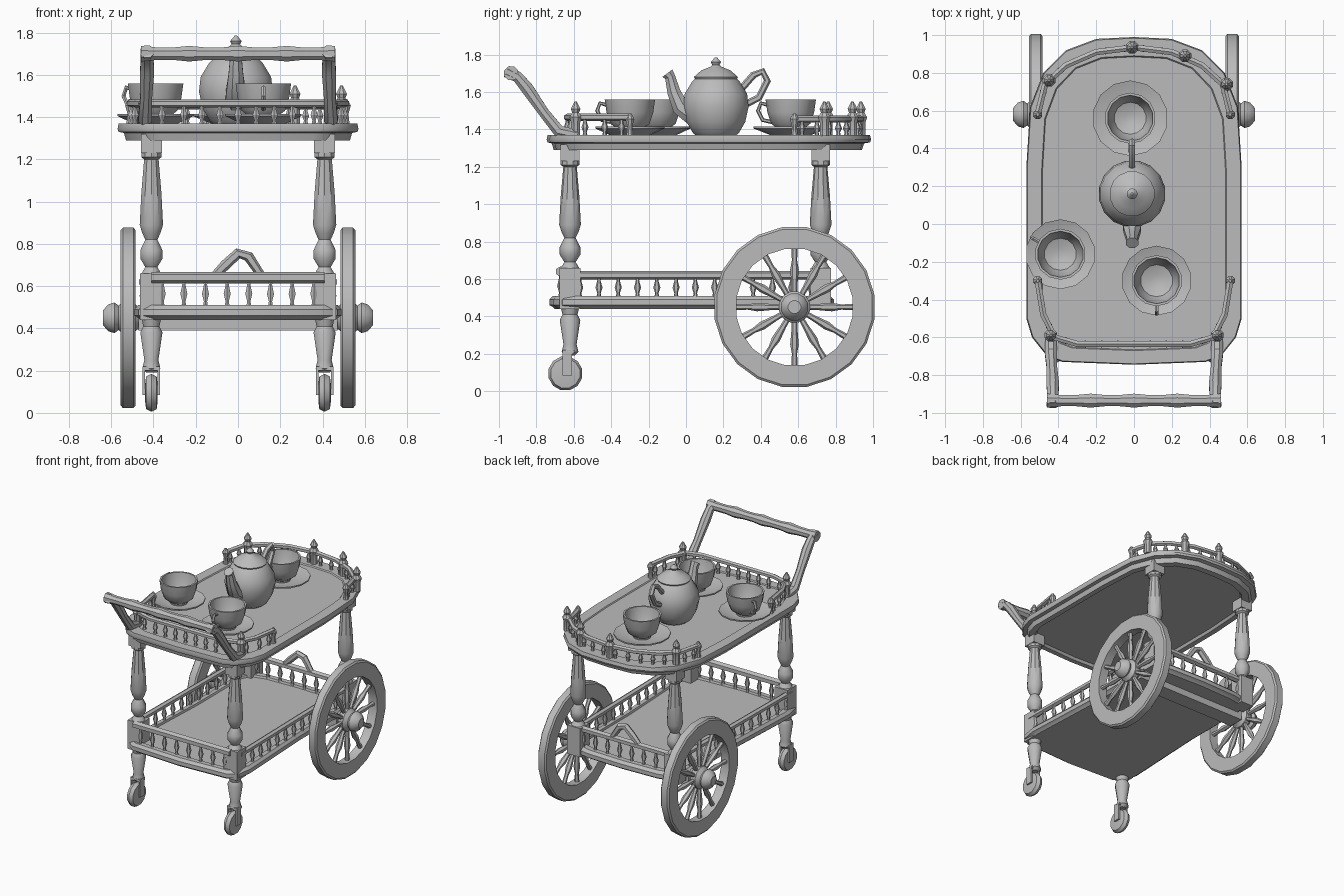
import bpy, bmesh, math
from mathutils import Vector, Matrix

cube = bpy.data.objects.get("Cube")
if cube:
    bpy.data.objects.remove(cube, do_unlink=True)

grey = bpy.data.materials.new("plain grey")
grey.use_nodes = True
colour = (0.5, 0.5, 0.5, 1)
grey.diffuse_color = colour
grey.node_tree.nodes["Principled BSDF"].inputs["Base Color"].default_value = colour


def finish(bm, name, angle=35):
    bmesh.ops.recalc_face_normals(bm, faces=bm.faces[:])
    mesh = bpy.data.meshes.new(name)
    bm.to_mesh(mesh)
    bm.free()
    mesh.materials.append(grey)
    obj = bpy.data.objects.new(name, mesh)
    bpy.context.collection.objects.link(obj)
    bpy.ops.object.select_all(action='DESELECT')
    obj.select_set(True)
    bpy.context.view_layer.objects.active = obj
    bpy.ops.object.shade_smooth_by_angle(angle=math.radians(angle))
    return obj


def bridge(bm, a, b):
    n = len(a)
    for i in range(n):
        bm.faces.new((a[i], a[(i + 1) % n], b[(i + 1) % n], b[i]))


def lathe(bm, profile, matrix, sides=12, loop=False):
    """Turn (radius, height) points round z; ends are capped unless the profile loops."""
    rings = []
    for r, z in profile:
        rings.append([bm.verts.new(matrix @ Vector((r * math.cos(t), r * math.sin(t), z)))
                      for t in (math.tau * (i + .5) / sides for i in range(sides))])
    for a, b in zip(rings, rings[1:]):
        bridge(bm, a, b)
    if loop:
        bridge(bm, rings[-1], rings[0])
    else:
        bm.faces.new(rings[0])
        bm.faces.new(rings[-1])


def tube(bm, points, radii, sides=6):
    """Sweep a round section along a path."""
    pts = [Vector(p) for p in points]
    if not isinstance(radii, (list, tuple)):
        radii = [radii] * len(pts)
    rings, q, last = [], None, None
    for i, p in enumerate(pts):
        t = (pts[min(i + 1, len(pts) - 1)] - pts[max(i - 1, 0)]).normalized()
        q = t.to_track_quat('Z', 'Y') if q is None else last.rotation_difference(t) @ q
        last = t
        rings.append([bm.verts.new(p + q @ Vector((math.cos(a), math.sin(a), 0)) * radii[i])
                      for a in (math.tau * (k + .5) / sides for k in range(sides))])
    for a, b in zip(rings, rings[1:]):
        bridge(bm, a, b)
    bm.faces.new(rings[0])
    bm.faces.new(rings[-1])


def box(bm, centre, size):
    bmesh.ops.create_cube(bm, size=1, matrix=Matrix.Translation(centre) @ Matrix.Diagonal((*size, 1)))


def at(x, y, z=0):
    return Matrix.Translation((x, y, z))


def mirrored(half):
    return half + [(-x, y) for x, y in reversed(half) if x > 0]


def board(name, half, layers):
    """Stack scaled copies of a mirrored outline: layers are (inset, z)."""
    bm = bmesh.new()
    rings = []
    for inset, z in layers:
        rings.append([bm.verts.new((x * (1 - inset / .57), y * (1 - inset / .8), z))
                      for x, y in mirrored(half)])
    for a, b in zip(rings, rings[1:]):
        bridge(bm, a, b)
    bm.faces.new(rings[0])
    bm.faces.new(rings[-1])
    return finish(bm, name)


def along(path, step):
    """Evenly spaced points on a polyline."""
    for a, b in zip(path, path[1:]):
        a, b = Vector(a), Vector(b)
        n = max(1, round((b - a).length / step))
        for i in range(n):
            yield a.lerp(b, (i + .5) / n)


def gallery(name, path, low, high, rail, step):
    """Rail carried on small turned spindles."""
    bm = bmesh.new()
    tube(bm, [(x, y, high) for x, y in path], rail)
    h = high - low
    for p in along(path, step):
        lathe(bm, [(.014, 0), (.009, h * .2), (.019, h * .45), (.009, h * .75), (.013, h)],
              at(p.x, p.y, low), 6)
    return finish(bm, name)


# Tray and shelf
tray_half = [(0, .99), (.2, .98), (.36, .92), (.48, .8), (.55, .62), (.57, .3), (.57, -.5),
             (.54, -.6), (.46, -.7), (.38, -.73), (0, -.745)]
board("top_tray", tray_half, [(.09, 1.31), (.08, 1.29), (.04, 1.29), (.03, 1.325), (.005, 1.33),
                              (0, 1.345), (.005, 1.37), (.08, 1.37), (.085, 1.362)])
shelf_half = [(0, .79), (.3, .78), (.42, .75), (.46, .68), (.46, .1), (.49, -.55), (.47, -.66),
              (.4, -.71), (0, -.73)]
board("lower_shelf", shelf_half, [(.03, .44), (.02, .45), (0, .46), (0, .49), (.02, .51),
                                  (.06, .51), (.065, .495)])

# Galleries around the boards
gallery("tray_back_gallery", [(-.51, .58), (-.47, .74), (-.36, .84), (-.2, .91), (0, .935), (.2, .91),
                              (.36, .84), (.47, .74), (.51, .58)], 1.365, 1.455, .019, .09)
gallery("tray_front_gallery", [(-.51, -.3), (-.48, -.48), (-.42, -.6), (-.3, -.635), (.3, -.635),
                               (.42, -.6), (.48, -.48), (.51, -.3)], 1.365, 1.465, .019, .09)
for side, s in (("left", 1), ("right", -1)):
    gallery("shelf_gallery_" + side, [(s * .45, -.62), (s * .43, .72)], .5, .62, .022, .1)
gallery("shelf_gallery_front", [(-.41, -.67), (.41, -.67)], .5, .64, .028, .1)
gallery("shelf_gallery_back", [(-.41, .73), (.41, .73)], .5, .64, .025, .1)

bm = bmesh.new()
tube(bm, [(-.11, .73, .65), (-.06, .73, .7), (0, .73, .755), (.05, .73, .74), (.11, .73, .65)],
     [.02, .025, .025, .025, .02])
finish(bm, "shelf_crest")

# Finials on the galleries
bm = bmesh.new()
finial = [(.026, 0), (.026, .07), (.036, .1), (.02, .125), (.028, .145), (.006, .185)]
for x, y in ((-.45, .76), (-.01, .935), (.27, .89), (.49, .74), (-.44, -.59), (.44, -.59)):
    lathe(bm, finial, at(x, y, 1.365), 8)
for x, y in ((-.51, .58), (.51, .58), (-.51, -.3), (.51, -.3)):
    lathe(bm, [(.02, 0), (.014, .05), (.026, .09), (.008, .12)], at(x, y, 1.365), 8)
finish(bm, "gallery_finials")

# Legs, casters and push handle arms
upper_leg = [(.055, .65), (.03, .69), (.055, .73), (.055, .77), (.03, .82), (.045, .85), (.058, .89),
             (.05, 1.04), (.036, 1.2), (.05, 1.21), (.05, 1.24)]
for side, s in (("left", 1), ("right", -1)):
    for end, y in (("front", -.62), ("back", .72)):
        bm = bmesh.new()
        x = s * .41
        lathe(bm, upper_leg, at(x, y), 10)
        box(bm, (x, y, 1.275), (.1, .1, .09))
        box(bm, (x, y, .55), (.11, .11, .22))
        if end == "front":
            lathe(bm, [(.025, .19), (.045, .21), (.035, .25), (.055, .38), (.04, .41), (.05, .45)],
                  at(x, y), 10)
        finish(bm, end + "_leg_" + side)
    bm = bmesh.new()
    turn = at(s * .41, -.645, .095) @ Matrix.Rotation(math.pi / 2, 4, 'Y')
    lathe(bm, [(.04, -.03), (.08, -.025), (.093, 0), (.08, .025), (.04, .03)], turn, 12)
    for dx in (-.036, .036):
        box(bm, (s * .41 + dx, -.635, .15), (.012, .05, .13))
    box(bm, (s * .41, -.63, .21), (.084, .06, .02))
    finish(bm, "caster_" + side)
    bm = bmesh.new()
    tube(bm, [(s * .44, -.58, 1.37), (s * .44, -.68, 1.39), (s * .435, -.76, 1.49),
              (s * .43, -.85, 1.62), (s * .43, -.9, 1.68), (s * .43, -.96, 1.71)],
         [.03, .035, .03, .036, .032, .035], 8)
    finish(bm, "handle_arm_" + side)

bm = bmesh.new()
n = 12
tube(bm, [(-.46 + .92 * i / n, -.935, 1.7) for i in range(n + 1)],
     [.032 + .008 * (i % 3 == 0) for i in range(n + 1)], 8)
finish(bm, "push_bar")

# Large wheels with axle
for side, s in (("left", 1), ("right", -1)):
    place = at(s * .52, .58, .45) @ Matrix.Rotation(s * math.pi / 2, 4, 'Y')
    bm = bmesh.new()
    lathe(bm, [(.315, -.035), (.42, -.035), (.432, -.025), (.432, .025), (.42, .035), (.315, .035)],
          place, 20, loop=True)
    finish(bm, "wheel_rim_" + side)
    bm = bmesh.new()
    lathe(bm, [(.04, -.08), (.06, -.04), (.085, -.02), (.085, .02), (.06, .045), (.075, .065),
               (.065, .095), (.035, .12)], place, 12)
    for i in range(12):
        d = Vector((math.cos(math.tau * i / 12), math.sin(math.tau * i / 12), 0))
        tube(bm, [place @ (d * r) for r in (.06, .12, .2, .25, .33)],
             [.014, .016, .023, .014, .018])
    finish(bm, "wheel_spokes_" + side)
bm = bmesh.new()
box(bm, (0, .58, .425), (.94, .12, .07))
finish(bm, "axle_beam")

# Teapot
bm = bmesh.new()
lathe(bm, [(.1, 1.362), (.125, 1.38), (.16, 1.44), (.178, 1.52), (.17, 1.59), (.13, 1.655), (.115, 1.67),
           (.12, 1.68), (.08, 1.715), (.03, 1.735), (.02, 1.745), (.028, 1.76), (.006, 1.785)],
      at(-.01, .16), 16)
tube(bm, [(-.01, .04, 1.47), (-.01, -.03, 1.52), (-.01, -.065, 1.6), (-.01, -.085, 1.68), (-.01, -.1, 1.7)],
     [.055, .05, .038, .03, .036], 8)
tube(bm, [(-.01, .31, 1.53), (-.01, .39, 1.57), (-.01, .435, 1.66), (-.01, .41, 1.71), (-.01, .36, 1.69),
          (-.01, .29, 1.61)], .019)
finish(bm, "teapot")

# Cups on saucers, each with a handle pointing the given way
for i, (x, y, r, turn) in enumerate(((-.02, .56, .2, -90), (-.39, -.16, .185, 150), (.12, -.3, .185, -90))):
    bm = bmesh.new()
    lathe(bm, [(.09, 1.362), (.11, 1.37), (r, 1.405), (r, 1.415), (.1, 1.385), (.07, 1.385)], at(x, y), 14)
    finish(bm, f"saucer_{i + 1}")
    bm = bmesh.new()
    lathe(bm, [(.06, 1.38), (.065, 1.4), (.105, 1.43), (.125, 1.49), (.135, 1.56), (.122, 1.56), (.11, 1.49),
               (.085, 1.44), (.03, 1.42)], at(x, y), 14)
    spin = at(x, y) @ Matrix.Rotation(math.radians(turn), 4, 'Z')
    tube(bm, [spin @ Vector((a, 0, z)) for a, z in ((.12, 1.53), (.16, 1.54), (.175, 1.5), (.15, 1.45),
                                                   (.105, 1.44))], .011)
    finish(bm, f"cup_{i + 1}")
